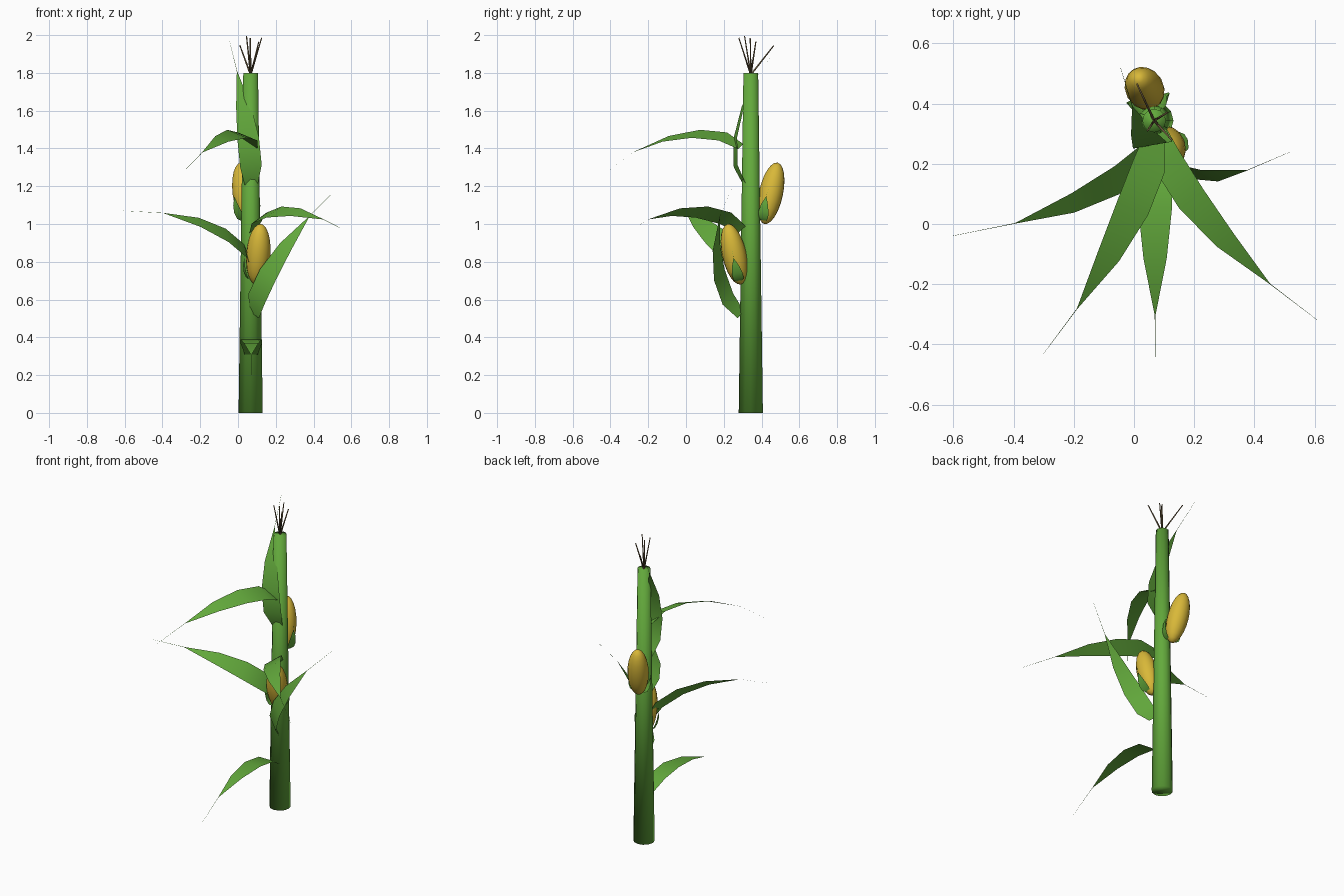
import bpy, bmesh, math
from mathutils import Vector as V, Matrix

if "Cube" in bpy.data.objects:
    bpy.data.objects.remove(bpy.data.objects["Cube"])


def material(name, rgb):
    m = bpy.data.materials.new(name)
    m.diffuse_color = (*rgb, 1)
    m.use_nodes = True
    m.node_tree.nodes["Principled BSDF"].inputs["Base Color"].default_value = m.diffuse_color
    return m


GREEN = material("leaf green", (0.125, 0.40, 0.045))
YELLOW = material("corn yellow", (0.69, 0.48, 0.04))
BROWN = material("tassel brown", (0.16, 0.11, 0.05))


def finish(bm, name, mat, smooth=True):
    me = bpy.data.meshes.new(name)
    for f in bm.faces:
        f.smooth = smooth
    bm.to_mesh(me)
    bm.free()
    me.materials.append(mat)
    ob = bpy.data.objects.new(name, me)
    bpy.context.collection.objects.link(ob)
    return ob


def rod(name, a, b, r1, r2, sides, mat):
    """Tapered capped cylinder from a to b."""
    a, b = V(a), V(b)
    d = b - a
    bm = bmesh.new()
    mat4 = Matrix.Translation((a + b) / 2) @ d.to_track_quat('Z', 'Y').to_matrix().to_4x4()
    bmesh.ops.create_cone(bm, cap_ends=True, segments=sides, radius1=r1,
                          radius2=r2, depth=d.length, matrix=mat4)
    return finish(bm, name, mat)


# leaf template: fraction along chord, bulge off the chord, half width
ROWS = [(0, 0, 0.045), (0.10, 0.09, 0.073), (0.28, 0.143, 0.073),
        (0.50, 0.15, 0.050), (0.755, 0.105, 0.0015), (1, 0, 0.0005)]


def leaf(name, base, tip, bulge, wide=1.0):
    base, tip = V(base), V(tip)
    d = tip - base
    n = d.length
    d.normalize()
    side = d.cross(V(bulge)).normalized()
    up = side.cross(d)
    bm = bmesh.new()
    prev = None
    for t, h, w in ROWS:
        c = base + (d * t + up * h) * n
        row = [bm.verts.new(c + side * (s * w * wide * n)) for s in (-1, 1)]
        if prev:
            bm.faces.new((prev[0], row[0], row[1], prev[1]))
        prev = row
    return finish(bm, name, GREEN)


# stalk
rod("stalk", (0.067, 0.343, 0), (0.067, 0.343, 1.8), 0.064, 0.039, 12, GREEN)

# long leaves: base, tip, direction of the arch
LEAVES = [
    ((0.07, 0.285, 0.31), (0.07, -0.48, 0.20), (0, 0, 1)),
    ((0.07, 0.29, 1.41), (-0.30, -0.43, 1.265), (0.047, -0.015, 0.13)),
    ((0.085, 0.295, 0.97), (0.61, -0.32, 0.945), (-0.033, -0.03, 0.078)),
    ((0.07, 0.29, 0.775), (-0.605, -0.04, 1.07), (0.09, -0.035, 0.065)),
    ((0.085, 0.29, 0.52), (0.52, 0.24, 1.185), (-0.06, -0.09, 0)),
    ((0.07, 0.31, 1.21), (-0.045, 0.52, 1.97), (0.02, -0.13, 0.03)),
]
for i, (b, t, u) in enumerate(LEAVES):
    leaf(f"leaf_{i + 1}", b, t, u)

# cobs with their small husk leaves
COBS = [
    ((0.095, 0.29, 0.68), (0.12, 0.22, 1.0), [(1, -0.1, 0), (-1, -0.3, 0)]),
    ((0.055, 0.415, 1.0), (0.015, 0.485, 1.325), [(-0.8, -0.7, 0), (1, -0.3, 0)]),
]
for i, (lo, hi, husks) in enumerate(COBS):
    lo, hi = V(lo), V(hi)
    axis = hi - lo
    bm = bmesh.new()
    m = (Matrix.Translation((lo + hi) / 2)
         @ axis.to_track_quat('Z', 'Y').to_matrix().to_4x4()
         @ Matrix.Diagonal((0.064, 0.064, axis.length / 2, 1)))
    bmesh.ops.create_uvsphere(bm, u_segments=16, v_segments=12, radius=1, matrix=m)
    finish(bm, f"cob_{i + 1}", YELLOW)
    for j, h in enumerate(husks):
        out = V(h).normalized()
        leaf(f"husk_{i + 1}_{j + 1}", lo + axis * 0.06 + out * 0.03,
             lo + axis * 0.58 + out * 0.066, out, 2.2)

# tassel strands
TIPS = [(0.01, 0.465, 1.945), (0.045, 0.31, 1.995), (0.065, 0.34, 1.985),
        (0.11, 0.37, 1.965), (0.125, 0.28, 1.985)]
for i, t in enumerate(TIPS):
    rod(f"tassel_{i + 1}", (0.067, 0.343, 1.79), t, 0.005, 0.003, 6, BROWN)
